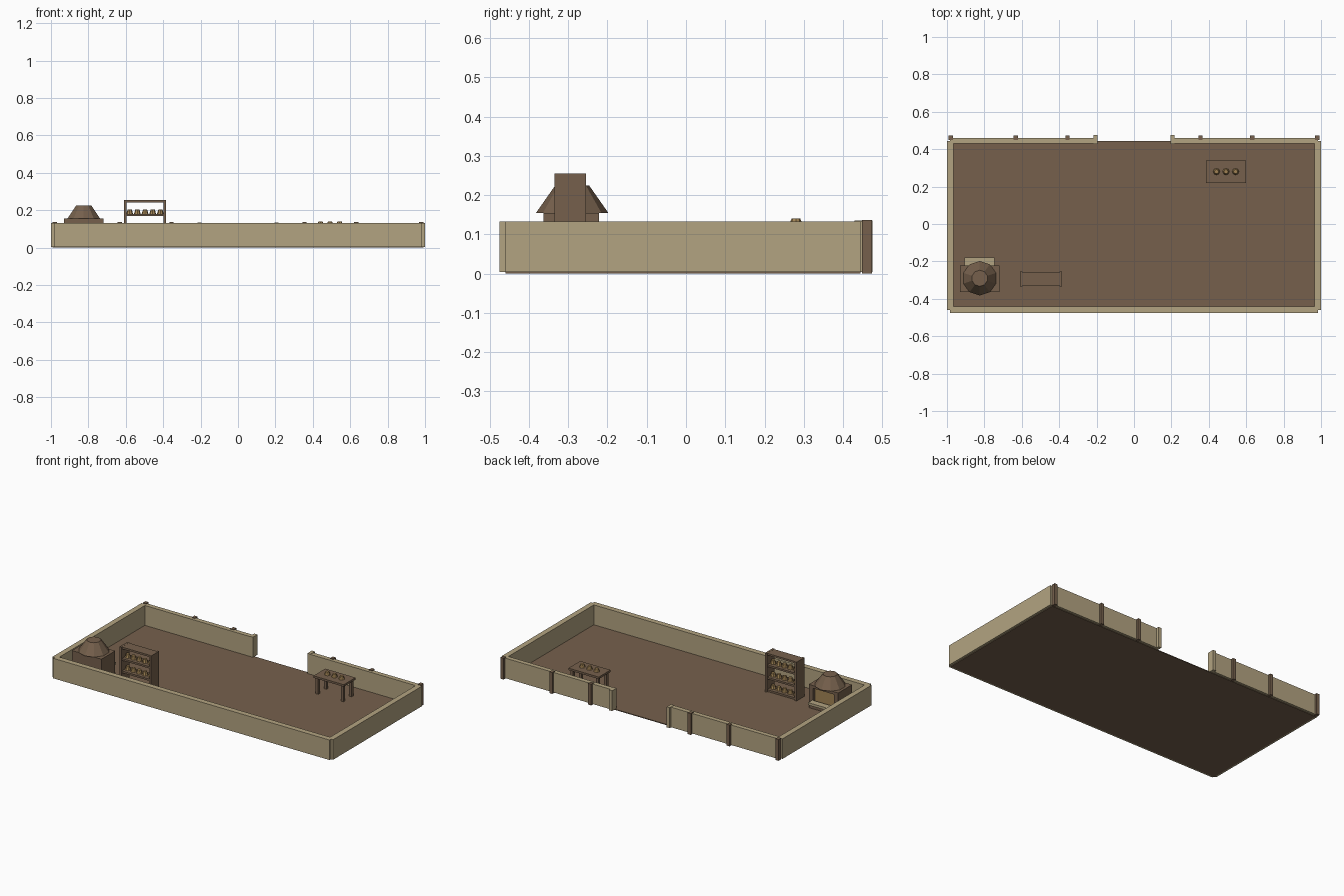
import bpy, bmesh
from mathutils import Vector

cube = bpy.data.objects.get("Cube")
if cube:
    bpy.data.objects.remove(cube, do_unlink=True)


def material(name, rgb):
    m = bpy.data.materials.new(name)
    m.use_nodes = True
    m.diffuse_color = (*rgb, 1)
    m.node_tree.nodes["Principled BSDF"].inputs["Base Color"].default_value = (*rgb, 1)
    return m


PLASTER = material("plaster tan", (0.45, 0.37, 0.22))
WOOD = material("wood brown", (0.18, 0.118, 0.073))
CRUST = material("crust gold", (0.36, 0.23, 0.09))


def finish(name, bm, mats):
    mesh = bpy.data.meshes.new(name)
    bm.to_mesh(mesh)
    bm.free()
    for m in mats:
        mesh.materials.append(m)
    obj = bpy.data.objects.new(name, mesh)
    bpy.context.collection.objects.link(obj)
    return obj


def add_box(bm, x, y, z):
    """Box from three (low, high) ranges."""
    verts = bmesh.ops.create_cube(bm, size=1)["verts"]
    for v in verts:
        v.co = Vector([(a + b) / 2 + c * (b - a) for c, (a, b) in zip(v.co, (x, y, z))])


def box(name, mat, *ranges):
    bm = bmesh.new()
    add_box(bm, *ranges)
    return finish(name, bm, [mat])


def frustum(name, mat, sides, r1, r2, x, y, z0, z1):
    bm = bmesh.new()
    bmesh.ops.create_cone(bm, cap_ends=True, segments=sides, radius1=r1, radius2=r2, depth=z1 - z0)
    bmesh.ops.translate(bm, verts=bm.verts, vec=(x, y, (z0 + z1) / 2))
    return finish(name, bm, [mat])


def around(c, half):
    return (c - half, c + half)


# Floor and enclosing walls
WALL_Z = (0.004, 0.133)
box("floor", WOOD, (-0.985, 0.985), (-0.46, 0.445), (0, 0.005))
box("front_wall", PLASTER, (-0.985, 0.985), (-0.475, -0.44), WALL_Z)
for side, s in (("left", 1), ("right", -1)):
    box(side + "_wall", PLASTER, around(s * 0.9825, 0.0175), (-0.46, 0.445), WALL_Z)
    box(side + "_back_wall", PLASTER, around(s * 0.59, 0.395), (0.43, 0.46), WALL_Z)
    box(side + "_door_jamb", PLASTER, around(s * 0.205, 0.011), (0.429, 0.475), (0.004, 0.135))
    # Timber posts along the outside of the back wall
    for i, x in enumerate((0.355, 0.632, 0.98)):
        box(f"{side}_post_{i + 1}", WOOD, around(s * x, 0.011), (0.448, 0.474), (0, 0.137))

# Oven: body with a recessed glowing mouth, hearth slab and tapered hood
OVEN_X, OVEN_Y = -0.825, -0.29
bm = bmesh.new()
add_box(bm, around(OVEN_X, 0.105), (-0.363, -0.222), (0, 0.155))
bm.normal_update()
mouth = max(bm.faces, key=lambda f: f.normal.y)
bmesh.ops.inset_individual(bm, faces=[mouth], thickness=0.042)
bmesh.ops.translate(bm, verts=mouth.verts, vec=(0, 0, 0.012))
recess = bmesh.ops.extrude_discrete_faces(bm, faces=[mouth])["faces"][0]
rim = list(recess.verts)
for v in rim:
    v.co.y -= 0.02
recess.material_index = 1
# Side walls of the mouth, linking the rim to the sunken panel
open_edges = [e for e in bm.edges if e.is_boundary]
if open_edges:
    bmesh.ops.bridge_loops(bm, edges=open_edges)
bmesh.ops.recalc_face_normals(bm, faces=bm.faces)
finish("oven_body", bm, [WOOD, CRUST])
box("oven_hearth", PLASTER, around(OVEN_X, 0.08), (-0.222, -0.18), (0.044, 0.06))
frustum("oven_hood", WOOD, 10, 0.092, 0.043, OVEN_X, OVEN_Y, 0.155, 0.225)


def loaf(name, x, y, z, height):
    frustum(name, CRUST, 8, 0.018, 0.011, x, y, z, z + height)


# Open shelf rack with three rows of loaves
RACK_X, RACK_Y = -0.497, -0.295
for side, s in (("left", 1), ("right", -1)):
    box(f"rack_{side}_panel", WOOD, around(RACK_X + s * 0.106, 0.0065), around(RACK_Y, 0.04), (0, 0.255))
box("rack_top", WOOD, around(RACK_X, 0.1), around(RACK_Y, 0.035), (0.242, 0.254))
for row, z in enumerate((0.02, 0.1, 0.18)):
    box(f"rack_board_{row + 1}", WOOD, around(RACK_X, 0.1), around(RACK_Y, 0.035), (z - 0.012, z))
    for i in range(5):
        loaf(f"rack_loaf_{row + 1}_{i + 1}", RACK_X + (i - 2) * 0.041, RACK_Y, z, 0.024)

# Table with three loaves
TABLE_X, TABLE_Y = 0.492, 0.28
box("table_top", WOOD, around(TABLE_X, 0.108), around(TABLE_Y, 0.06), (0.108, 0.121))
for side, s in (("left", 1), ("right", -1)):
    for end, t in (("front", -1), ("back", 1)):
        box(f"table_{end}_{side}_leg", WOOD, around(TABLE_X + s * 0.09, 0.009),
            around(TABLE_Y + t * 0.042, 0.009), (0, 0.108))
for i in range(3):
    loaf(f"table_loaf_{i + 1}", TABLE_X + (i - 1) * 0.051, TABLE_Y, 0.121, 0.02)
